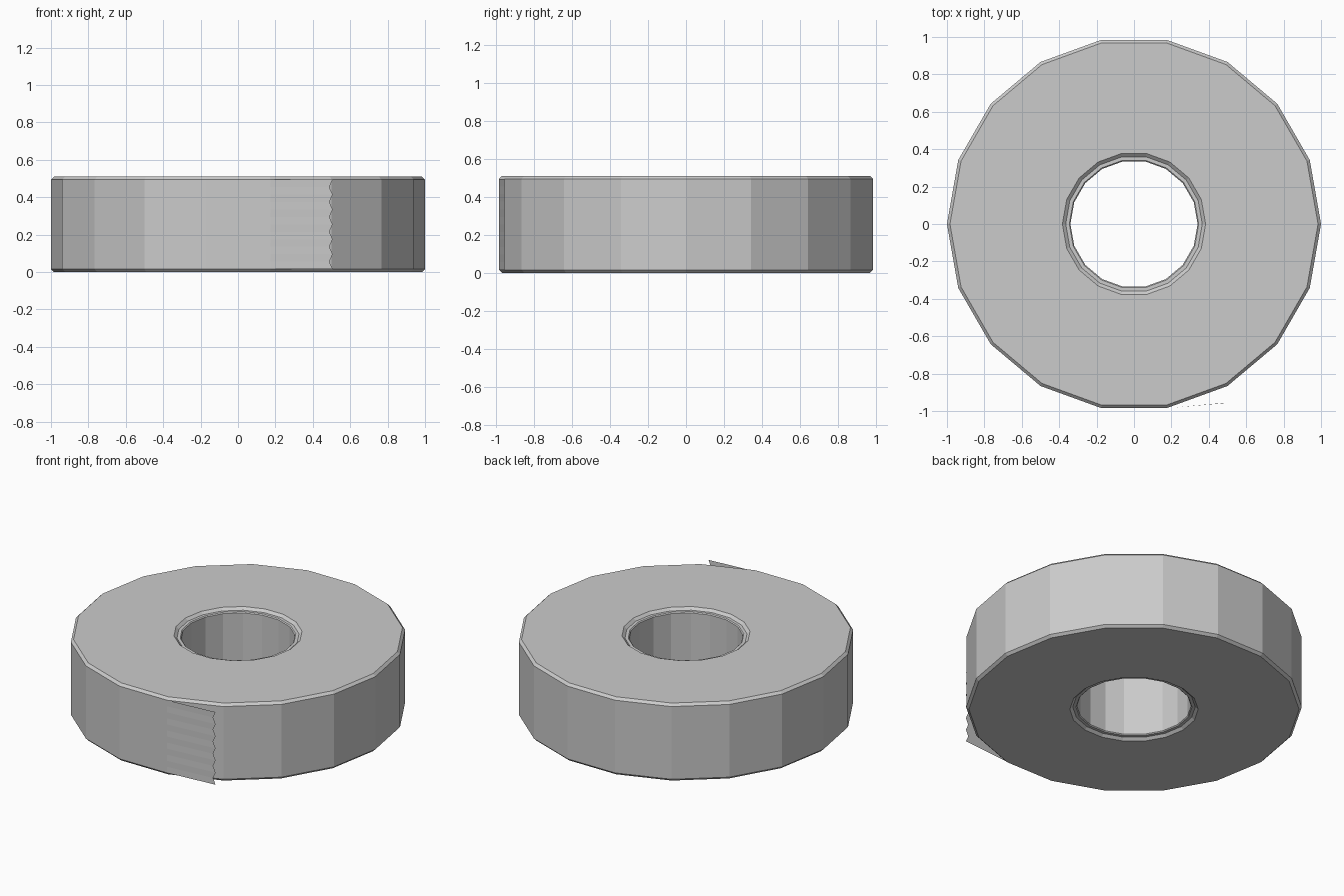
import bpy, bmesh
from math import cos, sin, tau, pi

if "Cube" in bpy.data.objects:
    bpy.data.objects.remove(bpy.data.objects["Cube"])

SIDES = 18
H = 0.51


def make_object(name, verts, faces):
    mesh = bpy.data.meshes.new(name)
    mesh.from_pydata(verts, [], faces)
    bm = bmesh.new()
    bm.from_mesh(mesh)
    bmesh.ops.recalc_face_normals(bm, faces=bm.faces)
    bm.to_mesh(mesh)
    bm.free()
    obj = bpy.data.objects.new(name, mesh)
    bpy.context.collection.objects.link(obj)
    return obj


def lathe(name, profile):
    """Revolve a closed (radius, z) profile into a faceted ring."""
    n = len(profile)
    verts = [(r * cos(tau * i / SIDES), r * sin(tau * i / SIDES), z)
             for i in range(SIDES) for r, z in profile]
    faces = [(i * n + j, (i + 1) % SIDES * n + j,
              (i + 1) % SIDES * n + (j + 1) % n, i * n + (j + 1) % n)
             for i in range(SIDES) for j in range(n)]
    return make_object(name, verts, faces)


# Wound tape with chamfered rims
c = 0.016
lathe("tape_roll", [(1.0, c), (1.0, H - c), (1.0 - c, H), (0.383, H),
                    (0.365, H - c), (0.365, c), (0.383, 0), (1.0 - c, 0)])

# Inner core, slightly recessed, with a small inner chamfer
lathe("core", [(0.366, 0.016), (0.366, H - 0.016), (0.346, H - 0.016),
               (0.34, H - 0.022), (0.34, 0.022), (0.346, 0.016)])

# Loose tape end: thin sheet peeling off one facet, with a serrated edge
TEETH, STEPS = 6, 24
ax, ay = cos(-tau * 4 / SIDES), sin(-tau * 4 / SIDES)
verts, faces = [], []
for k in range(STEPS + 1):
    t = k / STEPS
    z = c + t * (H - 2 * c)
    x = 0.497 + 0.009 * cos(TEETH * tau * t)
    verts += [(ax, ay, z), (x, -0.956, z)]
    if k:
        a = 2 * (k - 1)
        faces.append((a, a + 1, a + 3, a + 2))
make_object("tape_end", verts, faces)
